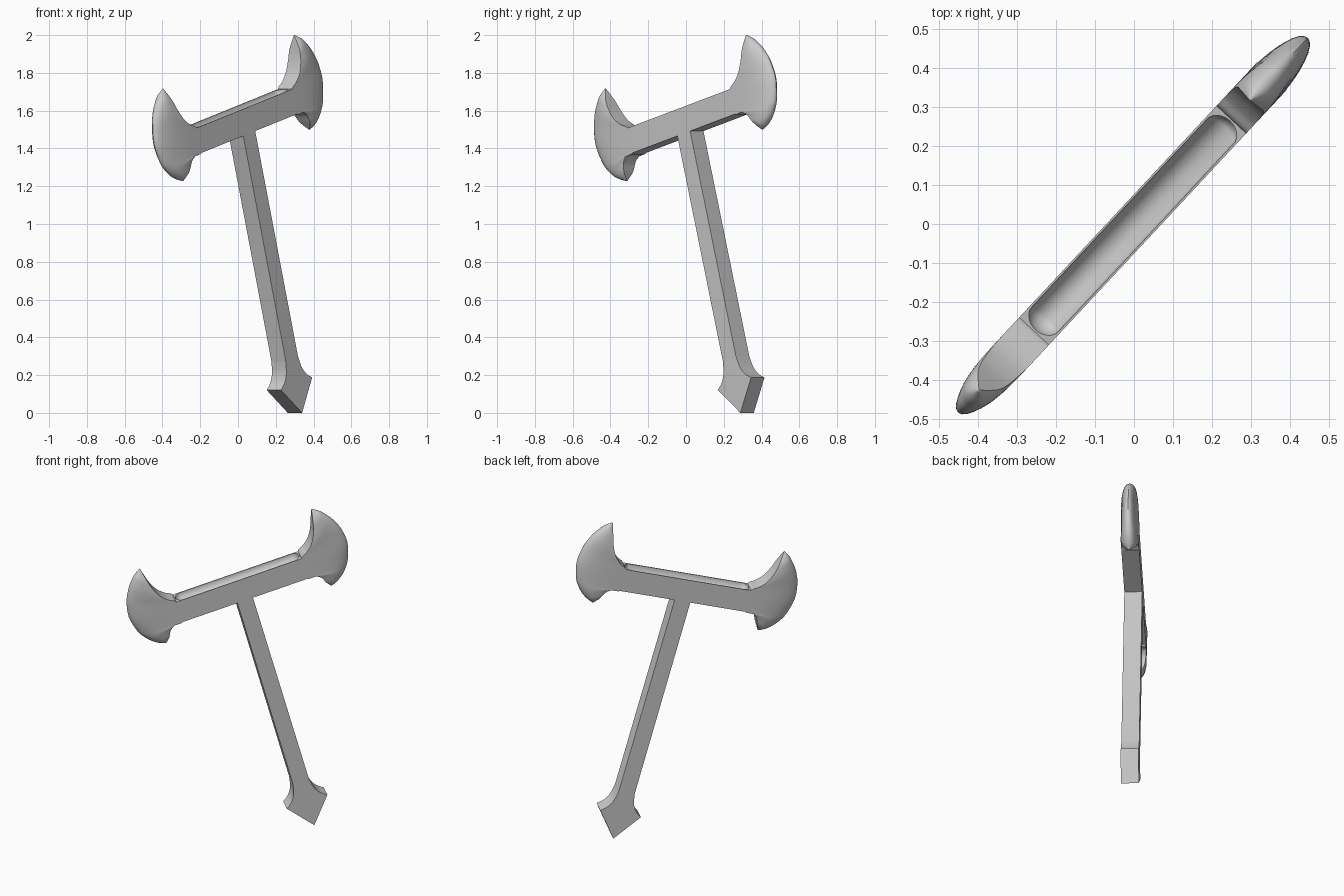
import bpy, bmesh, math
from mathutils import Matrix, Vector

if "Cube" in bpy.data.objects:
    bpy.data.objects.remove(bpy.data.objects["Cube"], do_unlink=True)

HALF = 0.052                      # half thickness of the whole weapon
BAR_END, BAR_LOW, BAR_TOP = 0.385, 1.535, 1.672

# Local axes: x across the head, y up the handle, z out of the flat face
turn, lean = math.radians(47), math.radians(15.5)
PLACE = (Matrix.Rotation(turn, 4, 'Z') @ Matrix.Translation((0.442, 0, 0))
         @ Matrix.Rotation(math.pi / 2, 4, 'X') @ Matrix.Rotation(lean, 4, 'Z'))

steel = bpy.data.materials.new("grey_steel")
steel.use_nodes = True
steel.diffuse_color = (0.6, 0.6, 0.6, 1)
steel.node_tree.nodes["Principled BSDF"].inputs["Base Color"].default_value = (0.6, 0.6, 0.6, 1)


def finish(bm, name):
    """Turn a bmesh into a placed, shaded object."""
    bmesh.ops.remove_doubles(bm, verts=bm.verts, dist=0.0002)
    bmesh.ops.recalc_face_normals(bm, faces=bm.faces)
    mesh = bpy.data.meshes.new(name)
    bm.to_mesh(mesh)
    bm.free()
    mesh.materials.append(steel)
    ob = bpy.data.objects.new(name, mesh)
    bpy.context.collection.objects.link(ob)
    ob.matrix_world = PLACE
    return ob


def smooth(ob):
    bpy.ops.object.select_all(action='DESELECT')
    ob.select_set(True)
    bpy.context.view_layer.objects.active = ob
    bpy.ops.object.shade_smooth_by_angle(angle=math.radians(35))


def slab(outline, name):
    """Extrude a flat outline to the full thickness."""
    bm = bmesh.new()
    face = bm.faces.new([bm.verts.new((x, y, -HALF)) for x, y in outline])
    new = bmesh.ops.extrude_face_region(bm, geom=[face])["geom"]
    bmesh.ops.translate(bm, vec=(0, 0, 2 * HALF),
                        verts=[v for v in new if isinstance(v, bmesh.types.BMVert)])
    return finish(bm, name)


def spline(points, steps=4):
    """Smooth curve through the given points."""
    pts = [Vector(p) for p in points]
    out = []
    for i in range(len(pts) - 1):
        a, b, c, d = (pts[max(i - 1, 0)], pts[i], pts[i + 1], pts[min(i + 2, len(pts) - 1)])
        for k in range(steps):
            t = k / steps
            out.append(0.5 * (2 * b + (c - a) * t + (2 * a - 5 * b + 4 * c - d) * t * t
                              + (3 * b - a - 3 * c + d) * t ** 3))
    return out + [pts[-1]]


# Handle with flared, pointed pommel
flare = [p[:] for p in spline([(0.125, 0.16), (0.088, 0.19), (0.062, 0.235), (0.049, 0.3)])]
right = flare + [(0.048, BAR_LOW + 0.01)]
handle = slab([(0, 0)] + right + [(-x, y) for x, y in reversed(right)], "handle")
smooth(handle)

# Head bar with a scooped trough along the top
bar = slab([(-BAR_END, BAR_LOW), (BAR_END, BAR_LOW), (BAR_END, BAR_TOP), (-BAR_END, BAR_TOP)],
           "head_bar")
bm = bmesh.new()
bmesh.ops.create_uvsphere(bm, u_segments=32, v_segments=16, radius=1)
for v in bm.verts:
    side = math.copysign(1, v.co.x) if abs(v.co.x) > 0.001 else 0
    v.co = (v.co.x * 0.04 + side * 0.34, BAR_TOP + 0.002 + v.co.y * 0.05, v.co.z * 0.047)
cutter = finish(bm, "trough_cutter")
cutter.hide_render = True
mod = bar.modifiers.new("trough", 'BOOLEAN')
mod.operation, mod.solver, mod.object = 'DIFFERENCE', 'EXACT', cutter
bpy.context.view_layer.objects.active = bar
bpy.ops.object.modifier_apply(modifier=mod.name)
bpy.data.objects.remove(cutter, do_unlink=True)
smooth(bar)

# Crescent blades: inner edge with half thickness, paired with the outer edge
INNER = [(0.508, 1.414, 0), (0.485, 1.46, 0.036), (0.462, 1.51, 0.047), (0.425, 1.533, HALF),
         (BAR_END, BAR_LOW, HALF), (BAR_END, 1.6, HALF), (BAR_END, BAR_TOP, HALF),
         (0.425, 1.7, HALF), (0.465, 1.74, 0.051), (0.495, 1.8, 0.046),
         (0.512, 1.86, 0.035), (0.528, 1.931, 0)]
OUTER = [(0.508, 1.414), (0.545, 1.432), (0.585, 1.46), (0.62, 1.5), (0.648, 1.55),
         (0.672, 1.65), (0.662, 1.74), (0.645, 1.79), (0.622, 1.835), (0.6, 1.865),
         (0.57, 1.9), (0.528, 1.931)]


def blade(sign, name, cuts=10):
    bm = bmesh.new()
    rings = []
    for i, o in zip(spline(INNER), spline(OUTER)):
        ring = []
        for k in range(-cuts, cuts + 1):
            s = math.cos(k / cuts * math.pi / 2)
            p = i.xy.lerp(o, s)
            w = math.copysign(min(i.z, HALF) * math.sqrt(max(0, 1 - s ** 3)), k)
            ring.append(bm.verts.new((sign * p.x, p.y, w)))
        rings.append(ring)
    n = 2 * cuts + 1
    for a, b in zip(rings, rings[1:]):
        for k in range(n):
            bm.faces.new((a[k], a[(k + 1) % n], b[(k + 1) % n], b[k]))
    smooth(finish(bm, name))


blade(1, "left_blade")
blade(-1, "right_blade")
